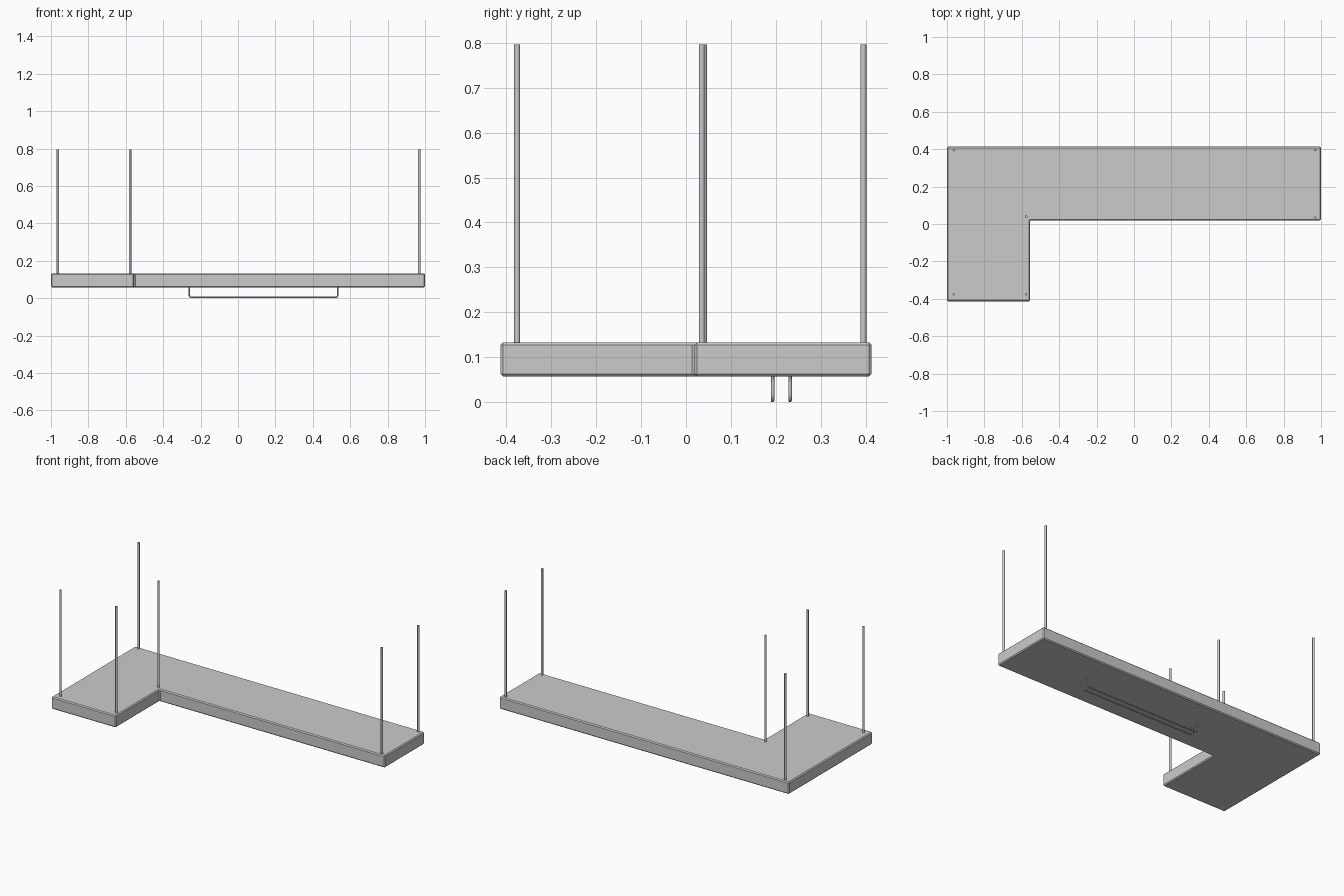
import bpy, bmesh, math
from mathutils import Vector

if "Cube" in bpy.data.objects:
    bpy.data.objects.remove(bpy.data.objects["Cube"])

SLAB_BOTTOM, SLAB_TOP, ROD_TOP = 0.057, 0.133, 0.796


def add_object(name, bm):
    mesh = bpy.data.meshes.new(name)
    bm.to_mesh(mesh)
    bm.free()
    obj = bpy.data.objects.new(name, mesh)
    bpy.context.collection.objects.link(obj)
    return obj


# L-shaped slab with chamfered edges
outline = [(-1, -0.4135), (-0.555, -0.4135), (-0.555, 0.019),
           (1, 0.019), (1, 0.4135), (-1, 0.4135)]
bm = bmesh.new()
base = bm.faces.new([bm.verts.new((x, y, SLAB_BOTTOM)) for x, y in outline])
top = bmesh.ops.extrude_face_region(bm, geom=[base])["geom"]
bmesh.ops.translate(bm, vec=(0, 0, SLAB_TOP - SLAB_BOTTOM),
                    verts=[g for g in top if isinstance(g, bmesh.types.BMVert)])
bmesh.ops.recalc_face_normals(bm, faces=bm.faces)
bmesh.ops.bevel(bm, geom=bm.edges[:], offset=0.006, segments=1,
                profile=0.5, affect='EDGES')
add_object("canopy_slab", bm)

# Hanging rods, one near each corner of the L
rods = [(-0.963, -0.376), (-0.577, -0.376), (-0.577, 0.040),
        (0.969, 0.035), (0.969, 0.395), (-0.963, 0.395)]
for i, (x, y) in enumerate(rods):
    bpy.ops.mesh.primitive_cylinder_add(
        vertices=16, radius=0.0066, depth=ROD_TOP - SLAB_TOP + 0.01,
        location=(x, y, (ROD_TOP + SLAB_TOP - 0.01) / 2))
    rod = bpy.context.object
    rod.name = f"hanging_rod_{i + 1}"
    bpy.ops.object.shade_smooth_by_angle()


# Pair of bent rails under the slab, swept as round tubes
def rail(name, y, x0=-0.261, x1=0.534, r=0.0042, bend=0.014):
    path = [(x0, SLAB_BOTTOM + 0.004, math.pi)]
    for cx, start in ((x0 + bend, math.pi), (x1 - bend, 1.5 * math.pi)):
        for k in range(6):
            a = start + k * math.pi / 10
            path.append((cx + bend * math.cos(a), r + bend + bend * math.sin(a), a))
    path.append((x1, SLAB_BOTTOM + 0.004, 2 * math.pi))
    bm = bmesh.new()
    rings = []
    for x, z, a in path:
        out = Vector((math.cos(a), 0, math.sin(a)))
        rings.append([bm.verts.new(Vector((x, y, z)) + r * (
            out * math.cos(t * math.pi / 6) + Vector((0, 1, 0)) * math.sin(t * math.pi / 6)))
            for t in range(12)])
    for a, b in zip(rings, rings[1:]):
        for t in range(12):
            u = (t + 1) % 12
            bm.faces.new((a[t], a[u], b[u], b[t]))
    bm.faces.new(rings[0])
    bm.faces.new(rings[-1])
    bmesh.ops.recalc_face_normals(bm, faces=bm.faces)
    obj = add_object(name, bm)
    bpy.ops.object.select_all(action='DESELECT')
    obj.select_set(True)
    bpy.context.view_layer.objects.active = obj
    bpy.ops.object.shade_smooth_by_angle()


rail("under_rail_front", 0.193)
rail("under_rail_back", 0.232)
